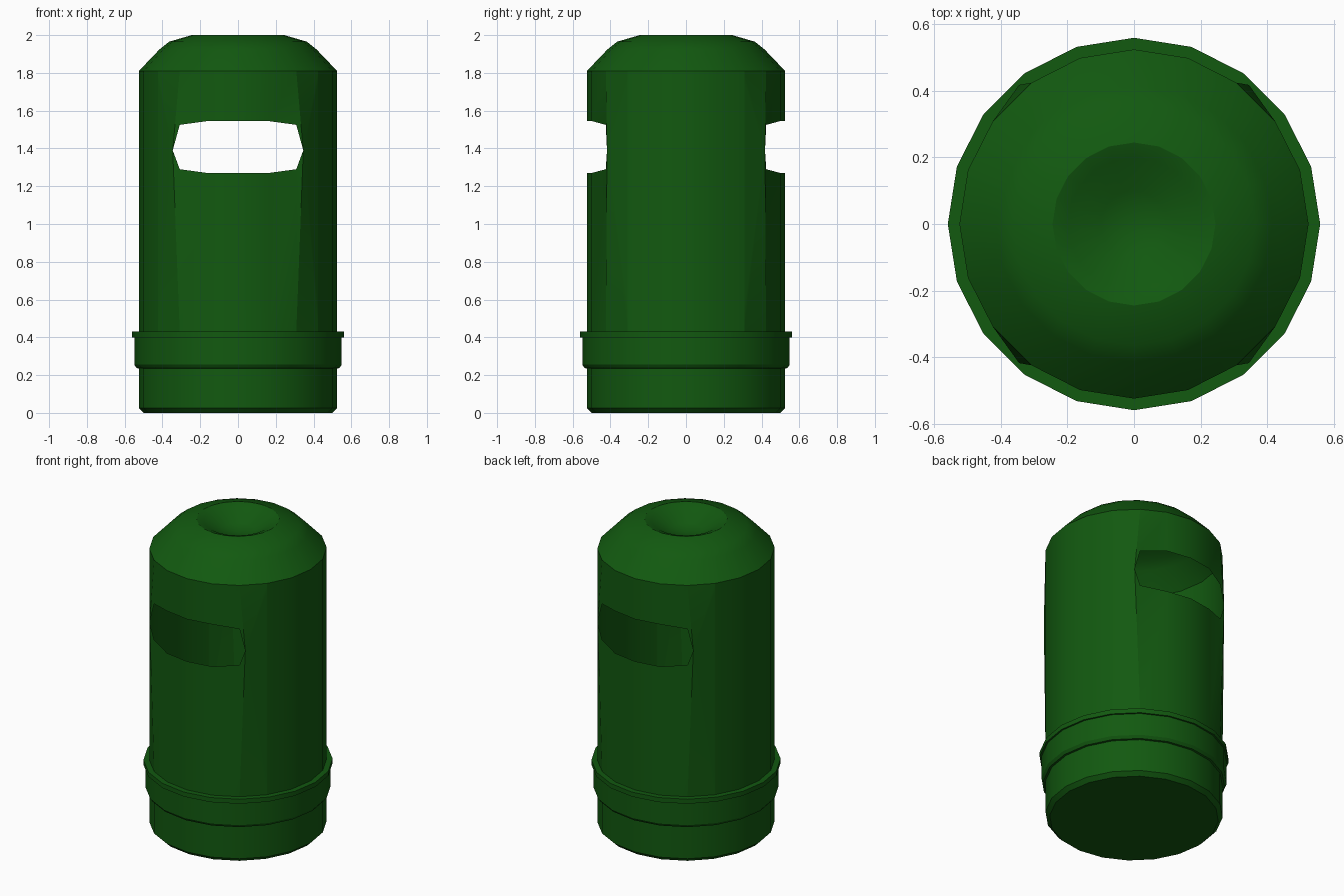
import bpy
import bmesh
from math import cos, sin, pi
from mathutils import Vector

SIDES = 20
RADIUS = 0.525
WALL_BOTTOM, WALL_TOP = 0.43, 1.81

cube = bpy.data.objects.get("Cube")
if cube:
    bpy.data.objects.remove(cube, do_unlink=True)

green = bpy.data.materials.new("dark green paint")
green.use_nodes = True
colour = (0.006, 0.1, 0.005, 1)
green.diffuse_color = colour
green.node_tree.nodes["Principled BSDF"].inputs["Base Color"].default_value = colour


def ring_point(r, z, i):
    a = 2 * pi * i / SIDES
    return Vector((r * cos(a), r * sin(a), z))


def finish(name, bm):
    bmesh.ops.remove_doubles(bm, verts=bm.verts, dist=0.0005)
    mesh = bpy.data.meshes.new(name)
    bm.to_mesh(mesh)
    bm.free()
    mesh.materials.append(green)
    obj = bpy.data.objects.new(name, mesh)
    bpy.context.collection.objects.link(obj)
    bpy.ops.object.select_all(action="DESELECT")
    obj.select_set(True)
    bpy.context.view_layer.objects.active = obj
    bpy.ops.object.shade_smooth_by_angle(angle=pi / 6)
    return obj


def add_face(bm, points):
    bm.faces.new([bm.verts.new(p) for p in points])


def lathe(name, profile):
    bm = bmesh.new()
    for (r0, z0), (r1, z1) in zip(profile, profile[1:]):
        for i in range(SIDES):
            quad = [ring_point(r0, z0, i), ring_point(r0, z0, i + 1),
                    ring_point(r1, z1, i + 1), ring_point(r1, z1, i)]
            if r0 == 0:
                quad.pop(0)
            elif r1 == 0:
                quad.pop()
            add_face(bm, quad)
    return finish(name, bm)


# Base, raised band with lip, and dished cap
lathe("base", [(0, 0), (0.5, 0), (RADIUS, 0.025), (RADIUS, WALL_BOTTOM)])
lathe("band", [(RADIUS, 0.235), (0.537, 0.237), (0.549, 0.255), (0.549, 0.4),
               (0.56, 0.4), (0.56, WALL_BOTTOM), (RADIUS, WALL_BOTTOM)])
lathe("cap", [(RADIUS, WALL_TOP), (0.415, 1.925), (0.365, 1.965), (0.245, 2.0),
              (0.2, 1.985), (0.1, 1.925), (0, 1.91)])

# Thin outer wall with a litter slot at front and back
wall = bmesh.new()


def slot_heights(i):
    # The slot is slightly shorter at its outer corners
    return (1.29, 1.525) if i % 10 in (3, 7) else (1.27, 1.545)


def wall_point(i, z):
    return ring_point(RADIUS, z, i)


for i in range(SIDES):
    j, side = i + 1, i % 10
    if side in (3, 4, 5, 6):
        # Wall below and above the slot
        (low_i, high_i), (low_j, high_j) = slot_heights(i), slot_heights(j)
        add_face(wall, [wall_point(i, WALL_BOTTOM), wall_point(j, WALL_BOTTOM),
                        wall_point(j, low_j), wall_point(i, low_i)])
        add_face(wall, [wall_point(i, high_i), wall_point(j, high_j),
                        wall_point(j, WALL_TOP), wall_point(i, WALL_TOP)])
    elif side in (2, 7):
        # Panel beside the slot, folded slightly outwards at the slot end
        near, far = (j, i) if side == 2 else (i, j)
        edge = wall_point(near, 1.39)
        bulge = Vector((edge.x * 1.12, edge.y * 0.985, edge.z))
        low, high = slot_heights(near)
        loop = [wall_point(near, low), wall_point(near, WALL_BOTTOM),
                wall_point(far, WALL_BOTTOM), wall_point(far, 0.55),
                wall_point(far, 1.75), wall_point(far, WALL_TOP),
                wall_point(near, WALL_TOP), wall_point(near, high)]
        for a, b in zip(loop, loop[1:]):
            add_face(wall, [bulge, a, b] if side == 7 else [bulge, b, a])
    else:
        add_face(wall, [wall_point(i, WALL_BOTTOM), wall_point(j, WALL_BOTTOM),
                        wall_point(j, WALL_TOP), wall_point(i, WALL_TOP)])
finish("slotted_wall", wall)
